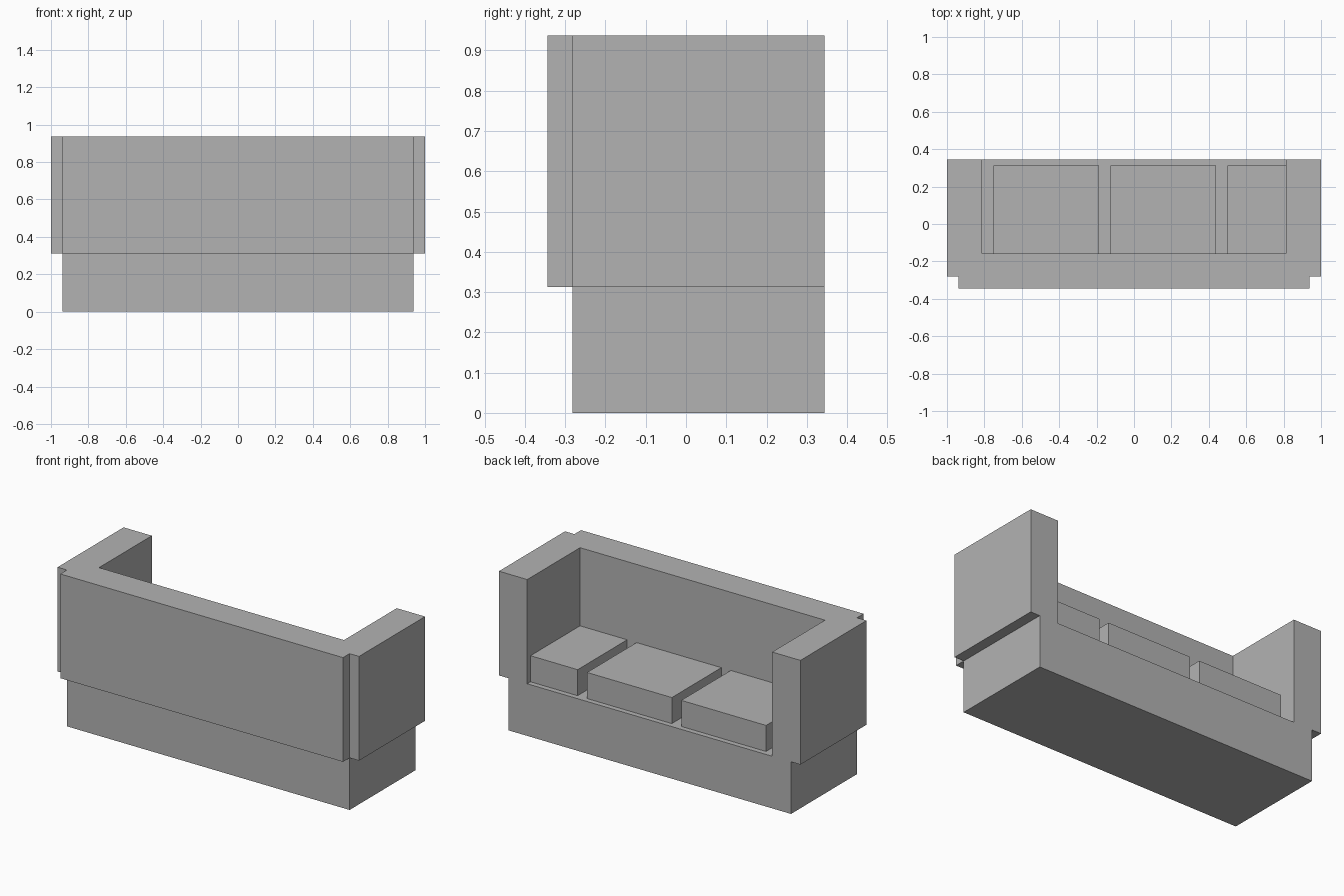
import bpy
import bmesh

if "Cube" in bpy.data.objects:
    bpy.data.objects.remove(bpy.data.objects["Cube"], do_unlink=True)

# One plain upholstery colour
grey = bpy.data.materials.new("grey_upholstery")
grey.use_nodes = True
colour = (0.45, 0.45, 0.45, 1)
grey.diffuse_color = colour
grey.node_tree.nodes["Principled BSDF"].inputs["Base Color"].default_value = colour


def extrude_outline(name, outline, bottom, top):
    """Raise a flat outline into a solid block."""
    bm = bmesh.new()
    face = bm.faces.new([bm.verts.new((x, y, bottom)) for x, y in outline])
    raised = bmesh.ops.extrude_face_region(bm, geom=[face])["geom"]
    verts = [g for g in raised if isinstance(g, bmesh.types.BMVert)]
    bmesh.ops.translate(bm, verts=verts, vec=(0, 0, top - bottom))
    bmesh.ops.recalc_face_normals(bm, faces=bm.faces)
    mesh = bpy.data.meshes.new(name)
    bm.to_mesh(mesh)
    bm.free()
    mesh.materials.append(grey)
    obj = bpy.data.objects.new(name, mesh)
    bpy.context.collection.objects.link(obj)
    return obj


def box(name, x0, x1, y0, y1, bottom, top):
    return extrude_outline(name, [(x0, y0), (x1, y0), (x1, y1), (x0, y1)], bottom, top)


U = 0.0625                      # building module
SEAT, TOP = 5 * U, 15 * U       # seat height, top of arms and back
BACK, OPEN = -0.344, 0.344      # outer face of backrest, open seating side
INNER = BACK + 3 * U            # inner face of backrest

# Base under the seat
box("sofa_base", -15 * U, 15 * U, BACK + U, OPEN, 0, SEAT)

# Arms and backrest as one U-shaped surround
half = [(13 * U, INNER), (13 * U, OPEN), (1, OPEN), (1, BACK + U),
        (15 * U, BACK + U), (15 * U, BACK)]
surround = half + [(-x, y) for x, y in reversed(half)]
extrude_outline("arms_and_backrest", surround, SEAT, TOP)

# Seat cushions; the last one is cut short by the arm
for i, side in enumerate(("right", "middle", "left")):
    start = (-12 + 10 * i) * U
    end = min(start + 9 * U, 13 * U)
    box(side + "_cushion", start, end, INNER, OPEN - U / 2, SEAT, SEAT + 2.5 * U)
